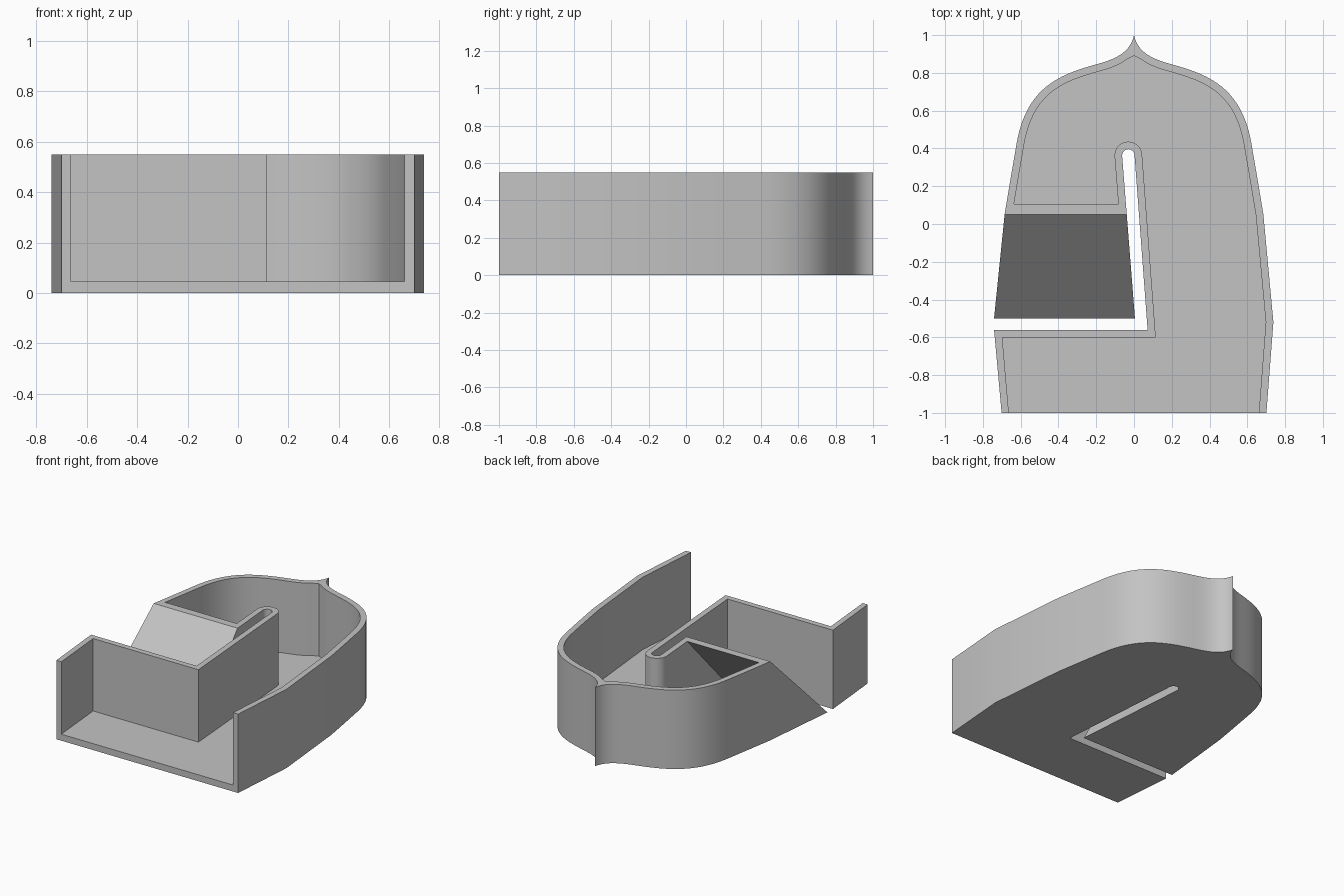
import bpy, bmesh, math
from mathutils import Vector
from mathutils.geometry import interpolate_bezier

HEIGHT, FLOOR, WALL = 0.55, 0.045, 0.04
RAMP_START = -0.5

cube = bpy.data.objects.get("Cube")
if cube:
    bpy.data.objects.remove(cube, do_unlink=True)

grey = bpy.data.materials.new("light grey")
grey.use_nodes = True
colour = (0.55, 0.55, 0.55, 1)
grey.diffuse_color = colour
grey.node_tree.nodes["Principled BSDF"].inputs["Base Color"].default_value = colour


def bezier(*pts, steps=14):
    a, h1, h2, b = [Vector(p) for p in pts]
    return interpolate_bezier(a, h1, h2, b, steps)


def outline(front_y):
    """Counter-clockwise footprint with the slot cut in from the right side."""
    front_x = 0.738 + (front_y + 0.52) * 0.077
    shoulder = bezier((0.626, 0.4), (0.58, 0.72), (0.4, 0.79), (0.2, 0.845), steps=20)
    point = bezier((0.2, 0.845), (0.09, 0.875), (0.02, 0.91), (0, 1))
    side = [Vector((0.685, 0.05)), Vector((0.657, 0.22))] + shoulder + point[1:]
    mirrored = [Vector((-p.x, p.y)) for p in reversed(side[:-1])]
    # Rounded slot end, traced from its left side to its right side
    slot_end = [Vector((-0.03 - 0.033 * math.cos(a), 0.363 + 0.033 * math.sin(a)))
                for a in (math.pi * i / 12 for i in range(13))]
    return ([Vector((front_x, front_y)), Vector((0.738, -0.52))] + side + mirrored
            + [Vector((-0.741, RAMP_START)), Vector((0.005, RAMP_START))] + slot_end
            + [Vector((0.072, -0.56)), Vector((-0.741, -0.56)), Vector((-front_x, front_y))])


def inset(loop, dist):
    """Mitred inward offset, trimmed where the pointed end closes on itself."""
    result = []
    for i, p in enumerate(loop):
        if p.y > 0.999:
            result.append(Vector((0, 0.89)))
            continue
        d1 = (p - loop[i - 1]).normalized()
        d2 = (loop[(i + 1) % len(loop)] - p).normalized()
        n1, n2 = Vector((-d1.y, d1.x)), Vector((-d2.y, d2.x))
        q = p + (n1 + n2) * dist / (1 + n1.dot(n2))
        if p.y > 0.8 and (q.x * p.x <= 0 or abs(q.x) < 0.004 or q.y > 0.885):
            continue
        result.append(q)
    return result


def prism(name, base, sweep):
    """Sweep a flat loop of 3D points into a closed solid."""
    bm = bmesh.new()
    face = bm.faces.new([bm.verts.new(p) for p in base])
    grown = bmesh.ops.extrude_face_region(bm, geom=[face])["geom"]
    verts = [g for g in grown if isinstance(g, bmesh.types.BMVert)]
    bmesh.ops.translate(bm, verts=verts, vec=sweep)
    bmesh.ops.recalc_face_normals(bm, faces=bm.faces)
    mesh = bpy.data.meshes.new(name)
    bm.to_mesh(mesh)
    bm.free()
    mesh.materials.append(grey)
    obj = bpy.data.objects.new(name, mesh)
    bpy.context.collection.objects.link(obj)
    return obj


def subtract(obj, cutter):
    mod = obj.modifiers.new("cut", "BOOLEAN")
    mod.operation, mod.solver, mod.object = "DIFFERENCE", "EXACT", cutter
    bpy.ops.object.select_all(action="DESELECT")
    bpy.context.view_layer.objects.active = obj
    obj.select_set(True)
    bpy.ops.object.modifier_apply(modifier=mod.name)
    bpy.data.objects.remove(cutter, do_unlink=True)


def ramp_wedge(shift):
    """Space above the sloping front of the rear chamber."""
    profile = [(-0.03, -0.03), (0.15, 0.15), (-0.03, 0.15)]
    profile = [(-0.03, -0.03), (0.7, 0.7), (-0.03, 0.7)]
    base = [Vector((-0.9, RAMP_START + shift + y, z)) for y, z in profile]
    return prism("ramp_cutter", base, Vector((0.915, 0, 0)))


# Solid body with the sloping outer ramp
body = prism("scoop_tray", [p.to_3d() for p in outline(-1)], Vector((0, 0, HEIGHT)))
subtract(body, ramp_wedge(0))

# Hollow interior, open at the top and front, following the underside of the ramp
hollow = prism("hollow_cutter",
               [Vector((p.x, p.y, FLOOR)) for p in inset(outline(-1.2), WALL)],
               Vector((0, 0, HEIGHT)))
subtract(hollow, ramp_wedge(0.055))
subtract(body, hollow)

# Smooth curved walls, crisp corners
bpy.ops.object.select_all(action="DESELECT")
bpy.context.view_layer.objects.active = body
body.select_set(True)
bpy.ops.object.shade_smooth_by_angle(angle=math.radians(30))
